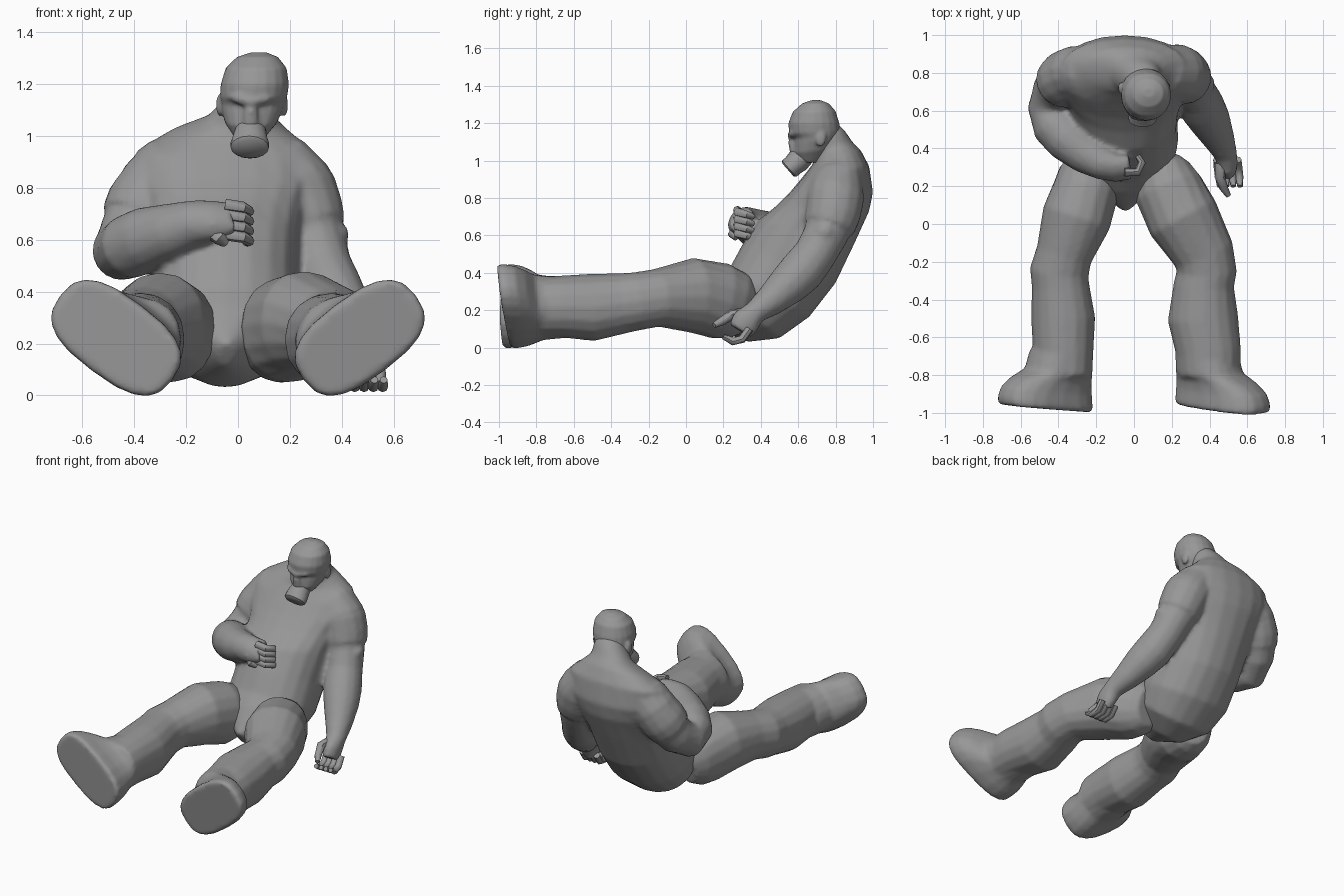
import bpy, bmesh, math
from mathutils import Vector as V

grey = bpy.data.materials.new("dark_grey")
grey.diffuse_color = (.31, .31, .31, 1)


def ring(c, u, v, n=16, e=2.0):
    """Superellipse ring around c with half axes u and v."""
    pts = []
    for i in range(n):
        t = 2 * math.pi * i / n
        cs, sn = math.cos(t), math.sin(t)
        pts.append(c + u * math.copysign(abs(cs) ** (2 / e), cs)
                   + v * math.copysign(abs(sn) ** (2 / e), sn))
    return pts


def loft(name, rings):
    bm = bmesh.new()
    rows = [[bm.verts.new(p) for p in r] for r in rings]
    for a, b in zip(rows, rows[1:]):
        for i in range(len(a)):
            j = (i + 1) % len(a)
            bm.faces.new((a[i], a[j], b[j], b[i]))
    bm.faces.new(rows[0][::-1])
    bm.faces.new(rows[-1])
    bmesh.ops.recalc_face_normals(bm, faces=bm.faces)
    me = bpy.data.meshes.new(name)
    bm.to_mesh(me)
    bm.free()
    me.materials.append(grey)
    ob = bpy.data.objects.new(name, me)
    bpy.context.collection.objects.link(ob)
    return ob


def tube(name, pts, ref=(1, 0, 0), n=14, e=2.0):
    """Tube through (x, y, z, half width along ref, half depth)."""
    ps = [V(p[:3]) for p in pts]
    rings = []
    for i, p in enumerate(pts):
        t = (ps[min(i + 1, len(ps) - 1)] - ps[max(i - 1, 0)]).normalized()
        u = V(ref) - t * V(ref).dot(t)
        u.normalize()
        rings.append(ring(ps[i], u * p[3], t.cross(u) * p[-1], n, e))
    return loft(name, rings)


def sections(name, rows, e=2.2):
    """Body from slices: centre x, half width, front y z, back y z."""
    rings = []
    for x, w, fy, fz, by, bz in rows:
        f, b = V((x, fy, fz)), V((x, by, bz))
        rings.append(ring((f + b) / 2, V((w, 0, 0)), (f - b) / 2, 20, e))
    return loft(name, rings)


def ball(name, loc, scale):
    x, y, z = loc
    a, b, c = scale
    rings = []
    for k in range(1, 8):
        t = math.pi * k / 8
        s = math.sin(t)
        rings.append(ring(V((x, y, z - c * math.cos(t))), V((a * s, 0, 0)), V((0, b * s, 0)), 12))
    return loft(name, rings)


def fuse(parts, voxel=.015, smooth=4):
    """Join overlapping parts into one continuous skin."""
    bpy.ops.object.select_all(action='DESELECT')
    for p in parts:
        p.select_set(True)
    bpy.context.view_layer.objects.active = parts[0]
    bpy.ops.object.join()
    m = parts[0].modifiers.new("skin", 'REMESH')
    m.mode, m.voxel_size, m.use_smooth_shade = 'VOXEL', voxel, True
    s = parts[0].modifiers.new("soften", 'SMOOTH')
    s.factor, s.iterations = .5, smooth


# Torso leaning back, pelvis to neck
body = [sections("torso_and_arms", [
    (-.045, .03, .065, .20, .13, .11),
    (-.05, .14, .11, .27, .33, .03),
    (-.05, .25, .165, .35, .50, .05),
    (-.05, .285, .23, .42, .66, .165),
    (-.05, .28, .30, .55, .80, .345),
    (-.05, .29, .385, .68, .905, .565),
    (-.05, .315, .485, .76, .98, .73),
    (-.05, .35, .555, .83, 1.0, .83),
    (-.05, .34, .63, .92, .98, .97),
    (-.03, .225, .68, .985, .935, 1.055),
    (.01, .135, .69, 1.03, .89, 1.10),
    (.04, .105, .67, 1.09, .85, 1.16),
    (.05, .08, .66, 1.14, .81, 1.20)])]

# Arms: one bent across the belly, one hanging beside the hip
body.append(tube("right_arm", [
    (-.17, .80, .93, .08), (-.255, .81, .88, .135), (-.315, .80, .81, .145),
    (-.37, .77, .71, .135), (-.42, .70, .61, .122), (-.45, .615, .555, .115),
    (-.415, .52, .575, .126), (-.35, .45, .605, .124), (-.25, .37, .635, .108),
    (-.16, .32, .665, .09), (-.09, .295, .675, .085, .065), (-.02, .30, .68, .075, .05)],
    (.5, -.6, -.6)))
body.append(tube("left_arm", [
    (.07, .80, .95, .08), (.155, .81, .89, .135), (.215, .80, .81, .155),
    (.26, .78, .70, .135), (.295, .745, .60, .12), (.325, .69, .50, .115),
    (.36, .62, .41, .122), (.40, .55, .34, .112), (.45, .45, .25, .085),
    (.485, .37, .19, .062), (.495, .32, .14, .055, .08), (.50, .29, .09, .045, .07)]))

# Sleeve ends with knotted ties
body.append(tube("right_sleeve", [(-.325, .795, .79, .146), (-.365, .77, .73, .15),
                                  (-.395, .74, .67, .141)]))
body.append(tube("left_sleeve", [(.225, .80, .80, .155), (.26, .785, .71, .149),
                                 (.28, .765, .645, .139)]))
body.append(ball("right_tie", (-.475, .77, .76), (.025, .05, .04)))
body.append(ball("left_tie", (.40, .74, .62), (.028, .05, .04)))
fuse(body)

# Head bowed forward
head = [sections("head", [
    (.045, .055, .60, .99, .72, .99),
    (.05, .10, .575, 1.04, .78, 1.06),
    (.055, .118, .578, 1.09, .81, 1.11),
    (.058, .124, .58, 1.12, .818, 1.135),
    (.06, .130, .551, 1.145, .825, 1.16),
    (.065, .132, .547, 1.20, .82, 1.20),
    (.07, .118, .57, 1.26, .80, 1.265),
    (.075, .08, .62, 1.305, .765, 1.305),
    (.08, .03, .67, 1.323, .72, 1.323)], 2.1),
    tube("brow", [(-.03, .605, 1.155, .015), (.0, .575, 1.148, .024), (.05, .563, 1.132, .022),
                  (.105, .575, 1.148, .024), (.15, .605, 1.155, .015)], (0, 0, 1), 8),
    tube("nose", [(.052, .585, 1.14, .018, .02), (.05, .575, 1.10, .028, .03),
                  (.048, .585, 1.04, .036, .03)], n=8),
    ball("right_ear", (-.068, .72, 1.12), (.017, .03, .045)),
    ball("left_ear", (.178, .72, 1.12), (.015, .03, .045))]
fuse(head, .009, 2)

# Breathing mask with blunt snout
tube("mask_snout", [(.05, .65, 1.045, .055), (.047, .60, 1.00, .065), (.046, .573, .975, .074, .058),
                    (.045, .553, .957, .074, .058), (.045, .545, .95, .06, .046)], n=16)

# Fingers
for i in range(4):
    z = .735 - .038 * i
    tube("right_finger", [(-.05, .275, z, .023), (.018, .275, z - .01, .023),
                          (.042, .325, z - .025, .021), (.02, .36, z - .035, .015)], (0, 0, 1), 8)
    x = .44 + .036 * i
    tube("left_finger", [(x, .34, .10, .021), (x + .004, .30, .045, .022),
                         (x + .01, .25, .033, .021), (x + .014, .20, .06, .015)], n=8)
tube("right_thumb", [(-.11, .28, .64, .03), (-.07, .25, .605, .027), (-.05, .27, .588, .018)],
     (0, 1, 0), 8)
tube("left_thumb", [(.46, .32, .18, .03), (.455, .25, .18, .028), (.475, .19, .14, .023),
                    (.50, .15, .12, .015)], n=8)

# Legs stretched out, thighs and shins slightly different on each side
shin = [(-.16, .265, .155), (-.25, .25, .155), (-.32, .24, .16), (-.50, .215, .18),
        (-.68, .22, .165), (-.80, .215, .16)]
legs = {
    -1: ([(.23, .34, .21, .10, .13), (.245, .28, .225, .15, .175), (.255, .18, .245, .175, .20),
          (.305, .03, .28, .185, .195)],
         [(.37, .15), (.395, .157), (.39, .152), (.375, .17), (.375, .16), (.38, .16)]),
    1: ([(.15, .34, .20, .10, .13), (.155, .28, .22, .15, .18), (.185, .18, .25, .185, .205),
         (.26, .03, .28, .195, .20)],
        [(.37, .165), (.385, .16), (.37, .16), (.365, .187), (.395, .172), (.40, .165)])}

for side, s in (("right", -1), ("left", 1)):
    thigh, widths = legs[s]
    path = [(s * p[0],) + p[1:] for p in thigh]
    path += [(s * x, y, z, a, b) for (x, a), (y, z, b) in zip(widths, shin)]
    leg = tube(side + "_leg_and_boot", path, n=16, e=2.15)
    # Boot with the sole facing forward, toes turned up and outward
    u = V((.8 * s, -.03 if s < 0 else -.12, .6))
    u.y = .06 if s < 0 else -.12
    v = V((-.6 * s, -.08, .8))
    rows = [(.385, -.68, .215, .163, .160), (.40, -.78, .215, .178, .160),
            (.44, -.83, .22, .23, .153), (.463, -.88, .222, .262, .155),
            (.47, -.93, .222, .272, .158), (.47, -.962, .222, .270, .157),
            (.47, -.975, .222, .258, .145)]
    boot = loft(side + "_boot", [ring(V((s * x, y, z)), u * a, v * b, 20, 2.2 + .12 * i)
                                 for i, (x, y, z, a, b) in enumerate(rows)])
    fuse([leg, boot], .014, 3)

# Smooth shading with sharp edges kept on the small parts
bpy.ops.object.select_all(action='DESELECT')
for ob in bpy.context.scene.objects:
    if not ob.modifiers:
        ob.select_set(True)
        bpy.context.view_layer.objects.active = ob
bpy.ops.object.shade_smooth_by_angle(angle=math.radians(45))
